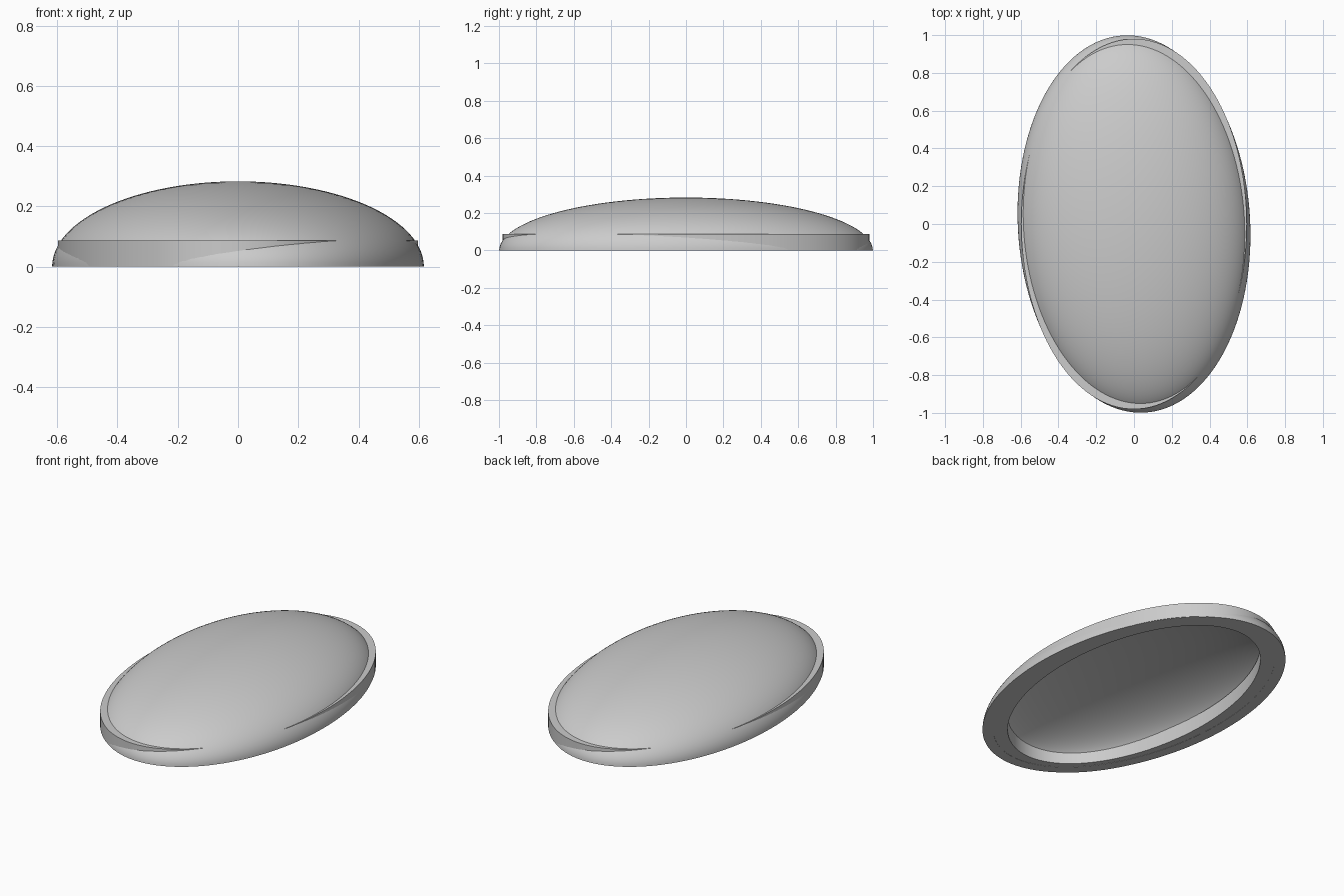
import bpy, bmesh, math

old = bpy.data.objects.get("Cube")
if old:
    bpy.data.objects.remove(old, do_unlink=True)

SEGMENTS = 128

grey = bpy.data.materials.new("plain_grey")
grey.use_nodes = True
GREY = (0.6, 0.6, 0.6, 1)
grey.diffuse_color = GREY
grey.node_tree.nodes["Principled BSDF"].inputs["Base Color"].default_value = GREY


def oval_lathe(name, rings, closed, turn=0.0):
    """Skin a stack of ovals (x radius, y radius, z); a zero radius makes a pole."""
    bm = bmesh.new()
    loops = []
    for rx, ry, z in rings:
        if rx < 1e-5:
            loops.append([bm.verts.new((0, 0, z))] * SEGMENTS)
            continue
        angles = [2 * math.pi * i / SEGMENTS for i in range(SEGMENTS)]
        loops.append([bm.verts.new((rx * math.cos(a), ry * math.sin(a), z)) for a in angles])
    pairs = list(zip(loops, loops[1:]))
    if closed:
        pairs.append((loops[-1], loops[0]))
    for low, high in pairs:
        for i in range(SEGMENTS):
            j = (i + 1) % SEGMENTS
            corners = list(dict.fromkeys((low[i], low[j], high[j], high[i])))
            bm.faces.new(corners)
    bmesh.ops.recalc_face_normals(bm, faces=bm.faces)
    mesh = bpy.data.meshes.new(name)
    bm.to_mesh(mesh)
    bm.free()
    mesh.materials.append(grey)
    obj = bpy.data.objects.new(name, mesh)
    obj.rotation_euler.z = turn
    bpy.context.collection.objects.link(obj)
    bpy.ops.object.select_all(action='DESELECT')
    obj.select_set(True)
    bpy.context.view_layer.objects.active = obj
    bpy.ops.object.shade_smooth_by_angle(angle=math.radians(35))
    return obj


def dome_arc(rx, ry, height, steps=32):
    """Rings of a half ellipsoid, from its rim up to its pole."""
    arc = [math.pi / 2 * k / steps for k in range(steps + 1)]
    return [(rx * math.cos(t), ry * math.cos(t), height * math.sin(t)) for t in arc]


# Hollow dome: outer skin up to the pole, inner skin back down, flat rim between
outer = dome_arc(0.615, 1.0, 0.283)
inner = dome_arc(0.555, 0.94, 0.223)
oval_lathe("dome_shell", inner[::-1] + outer, closed=False, turn=math.radians(3.3))

# Straight-sided oval band, turned slightly against the dome
BOTTOM, TOP = 0.001, 0.087
oval_lathe("rim_band", [(0.597, 0.98, BOTTOM), (0.597, 0.98, TOP),
                        (0.50, 0.88, TOP), (0.50, 0.88, BOTTOM)], closed=True)
